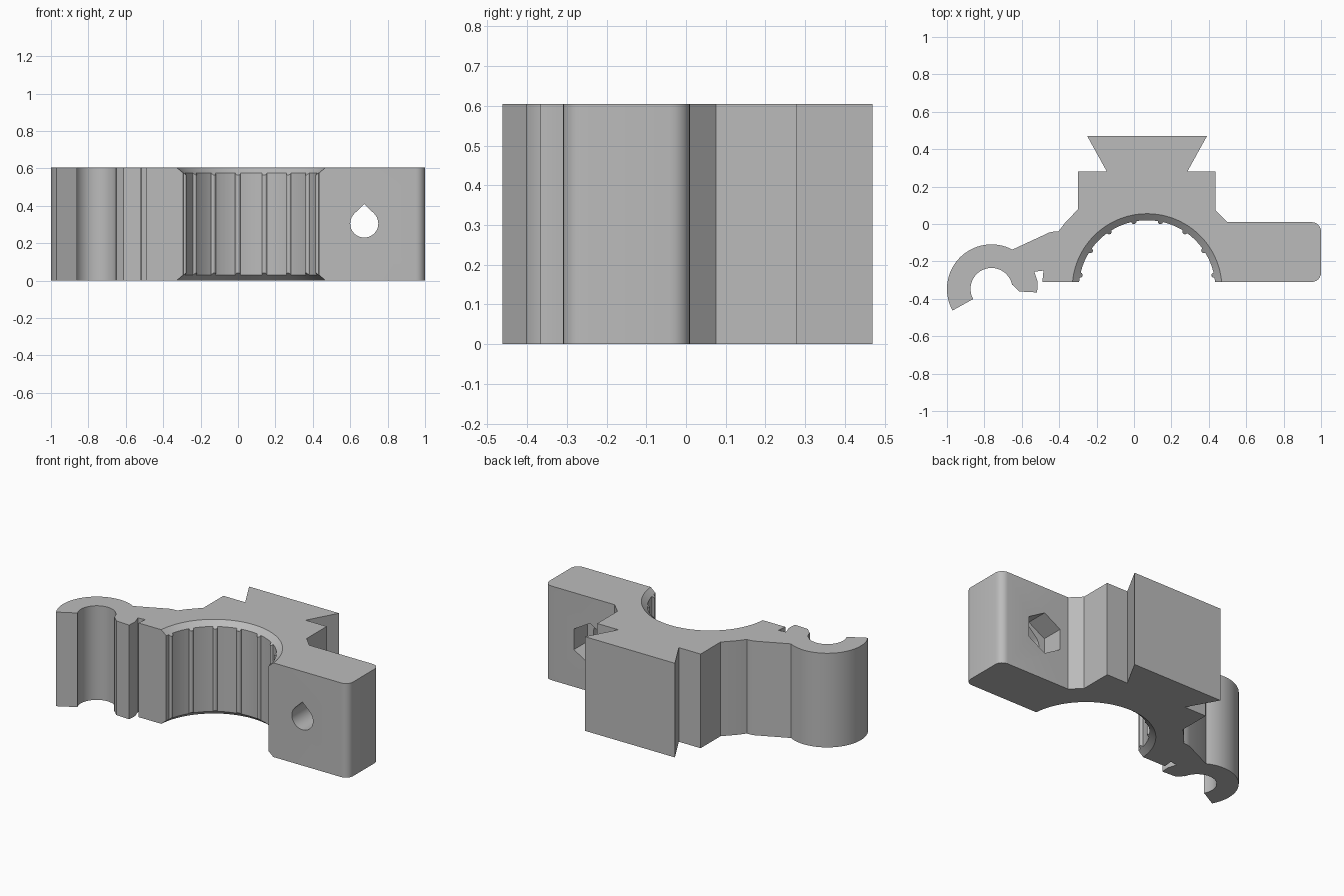
import bpy, bmesh
from math import sin, cos, pi, radians
from mathutils import Matrix, Vector

cube = bpy.data.objects.get("Cube")
if cube:
    bpy.data.objects.remove(cube, do_unlink=True)

HEIGHT = 0.605
BORE = (0.07, -0.345)
BORE_R = 0.365
HOOK = (-0.762, -0.347)
HOLE = (0.675, 0.305)

grey = bpy.data.materials.new("plain grey")
grey.use_nodes = True
grey.diffuse_color = (0.5, 0.5, 0.5, 1)
grey.node_tree.nodes["Principled BSDF"].inputs["Base Color"].default_value = (0.5, 0.5, 0.5, 1)


def arc(centre, r, start, end, steps):
    """Points on an arc, angles in degrees."""
    angles = [radians(start + (end - start) * i / steps) for i in range(steps + 1)]
    return [(centre[0] + r * cos(a), centre[1] + r * sin(a)) for a in angles]


def make_object(name, bm):
    bmesh.ops.recalc_face_normals(bm, faces=bm.faces)
    mesh = bpy.data.meshes.new(name)
    bm.to_mesh(mesh)
    bm.free()
    mesh.materials.append(grey)
    obj = bpy.data.objects.new(name, mesh)
    bpy.context.collection.objects.link(obj)
    return obj


def prism(name, outline, depth, matrix=Matrix()):
    """Extrude a closed outline along its local z."""
    bm = bmesh.new()
    face = bm.faces.new([bm.verts.new((x, y, 0)) for x, y in outline])
    new = bmesh.ops.extrude_face_region(bm, geom=[face])["geom"]
    top = [v for v in new if isinstance(v, bmesh.types.BMVert)]
    bmesh.ops.translate(bm, verts=top, vec=(0, 0, depth))
    bm.transform(matrix)
    return make_object(name, bm)


def cone(name, z, r_low, r_high, depth):
    bm = bmesh.new()
    bmesh.ops.create_cone(bm, cap_ends=True, segments=96, radius1=r_low, radius2=r_high,
                          depth=depth, matrix=Matrix.Translation((*BORE, z)))
    return make_object(name, bm)


def cut(target, cutter):
    cutter.hide_render = True
    mod = target.modifiers.new("cut", 'BOOLEAN')
    mod.operation = 'DIFFERENCE'
    mod.solver = 'EXACT'
    mod.object = cutter
    bpy.context.view_layer.objects.active = target
    bpy.ops.object.modifier_apply(modifier=mod.name)
    bpy.data.objects.remove(cutter, do_unlink=True)


# Bolt lug with rounded end, then the dovetail rail on the back
outline = arc((0.95, -0.26), 0.05, -90, 0, 6) + arc((0.95, -0.04), 0.05, 0, 90, 6)
outline += [(0.5, 0.01), (0.435, 0.075), (0.435, 0.28), (0.285, 0.28), (0.39, 0.47),
            (-0.25, 0.47), (-0.145, 0.28), (-0.3, 0.28), (-0.3, 0.078),
            (-0.37, 0.005), (-0.404, -0.04), (-0.425, -0.04), (-0.452, -0.045)]

# Hinge hook and the small snap notch beside it
outline += arc(HOOK, 0.238, 62, 209, 32)
outline += arc(HOOK, 0.112, 209, 10, 32)
outline += [(-0.65, -0.325), (-0.612, -0.361), (-0.518, -0.366), (-0.515, -0.31),
            (-0.533, -0.255), (-0.484, -0.249), (-0.49, -0.31)]

# Half bore with rounded grip ribs
edge = 174.5
for i in range(8):
    rib = 168.75 - 22.5 * i
    if i:
        outline += arc(BORE, BORE_R, edge, rib + 2.5, 8)
    else:
        outline += arc(BORE, BORE_R, edge, rib + 2.5, 2)
    centre = (BORE[0] + BORE_R * cos(radians(rib)), BORE[1] + BORE_R * sin(radians(rib)))
    outline += arc(centre, 0.014, rib + 90, rib + 270, 6)
    edge = rib - 2.5
outline += arc(BORE, BORE_R, edge, 5.5, 2)
body = prism("clamp_half", outline, HEIGHT)

# Chamfers at both bore ends
cut(body, cone("bore_chamfer_low", 0.015, 0.412, 0.353, 0.05))
cut(body, cone("bore_chamfer_high", HEIGHT - 0.015, 0.353, 0.412, 0.05))


# Teardrop bolt hole through the lug and hexagonal nut pocket behind it
def lug_frame(y):
    return Matrix.Translation((HOLE[0], y, HOLE[1])) @ Matrix.Rotation(pi / 2, 4, 'X')


teardrop = arc((0, 0), 0.075, 135, 405, 36) + [(0, 0.104)]
cut(body, prism("bolt_hole", teardrop, 0.5, lug_frame(0.1)))
hexagon = arc((0, 0), 0.133, 30, 330, 5)
cut(body, prism("nut_pocket", hexagon, 0.19, lug_frame(0.06)))

# Smooth the curves, keep hard edges
bpy.ops.object.select_all(action='DESELECT')
body.select_set(True)
bpy.context.view_layer.objects.active = body
bpy.ops.object.shade_smooth_by_angle(angle=radians(25))
